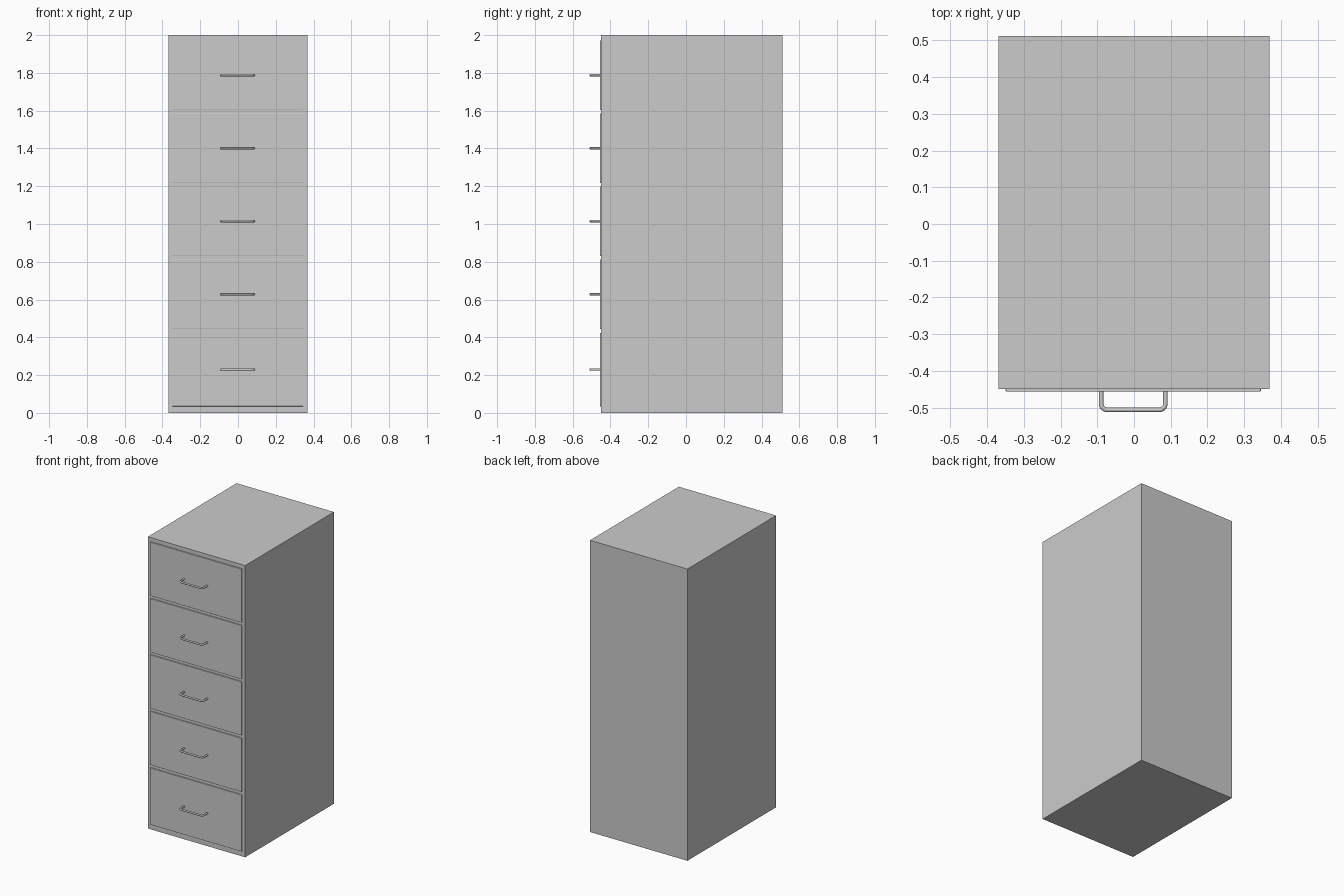
import bpy, math

if "Cube" in bpy.data.objects:
    bpy.data.objects.remove(bpy.data.objects["Cube"])

FRONT, PANEL, REACH = -0.449, -0.456, -0.512   # carcass, drawer and handle front planes
CX = -0.002                                   # drawers sit slightly off centre


def box(name, x0, x1, y0, y1, z0, z1, bevel=0):
    bpy.ops.mesh.primitive_cube_add(size=1, location=((x0 + x1) / 2, (y0 + y1) / 2, (z0 + z1) / 2))
    ob = bpy.context.object
    ob.name = name
    ob.scale = (x1 - x0, y1 - y0, z1 - z0)
    bpy.ops.object.transform_apply(location=False, rotation=False, scale=True)
    if bevel:
        mod = ob.modifiers.new("edge", 'BEVEL')
        mod.width = bevel
        mod.segments = 2
    return ob


def handle(name, z, half=0.0875, radius=0.0062, corner=0.017):
    # U-shaped bar: two legs, rounded corners, straight grip
    y = REACH + radius
    side = [(half, PANEL + 0.004)]
    for i in range(7):
        a = math.radians(i * 15)
        side.append((half - corner + corner * math.cos(a), y + corner - corner * math.sin(a)))
    path = [(-px, py) for px, py in side] + side[::-1]
    cu = bpy.data.curves.new(name, 'CURVE')
    cu.dimensions = '3D'
    cu.bevel_depth = radius
    cu.bevel_resolution = 3
    cu.use_fill_caps = True
    sp = cu.splines.new('POLY')
    sp.points.add(len(path) - 1)
    for p, (px, py) in zip(sp.points, path):
        p.co = (CX + px, py, z, 1)
    ob = bpy.data.objects.new(name, cu)
    bpy.context.collection.objects.link(ob)
    bpy.ops.object.select_all(action='DESELECT')
    ob.select_set(True)
    bpy.context.view_layer.objects.active = ob
    bpy.ops.object.convert(target='MESH')
    bpy.ops.object.shade_smooth_by_angle(angle=math.radians(40))


# Cabinet carcass
box("cabinet_body", -0.369, 0.369, FRONT, 0.512, 0, 2)

# Five drawers with handles, the bottom one slightly taller
drawers = [(0.035, 0.424), (0.444, 0.812), (0.831, 1.199), (1.217, 1.585), (1.604, 1.972)]
for n, (z0, z1) in enumerate(drawers, 1):
    box(f"drawer_front_{n}", CX - 0.347, CX + 0.347, PANEL, FRONT + 0.003, z0, z1, 0.0015)
    handle(f"drawer_handle_{n}", (z0 + z1) / 2)
